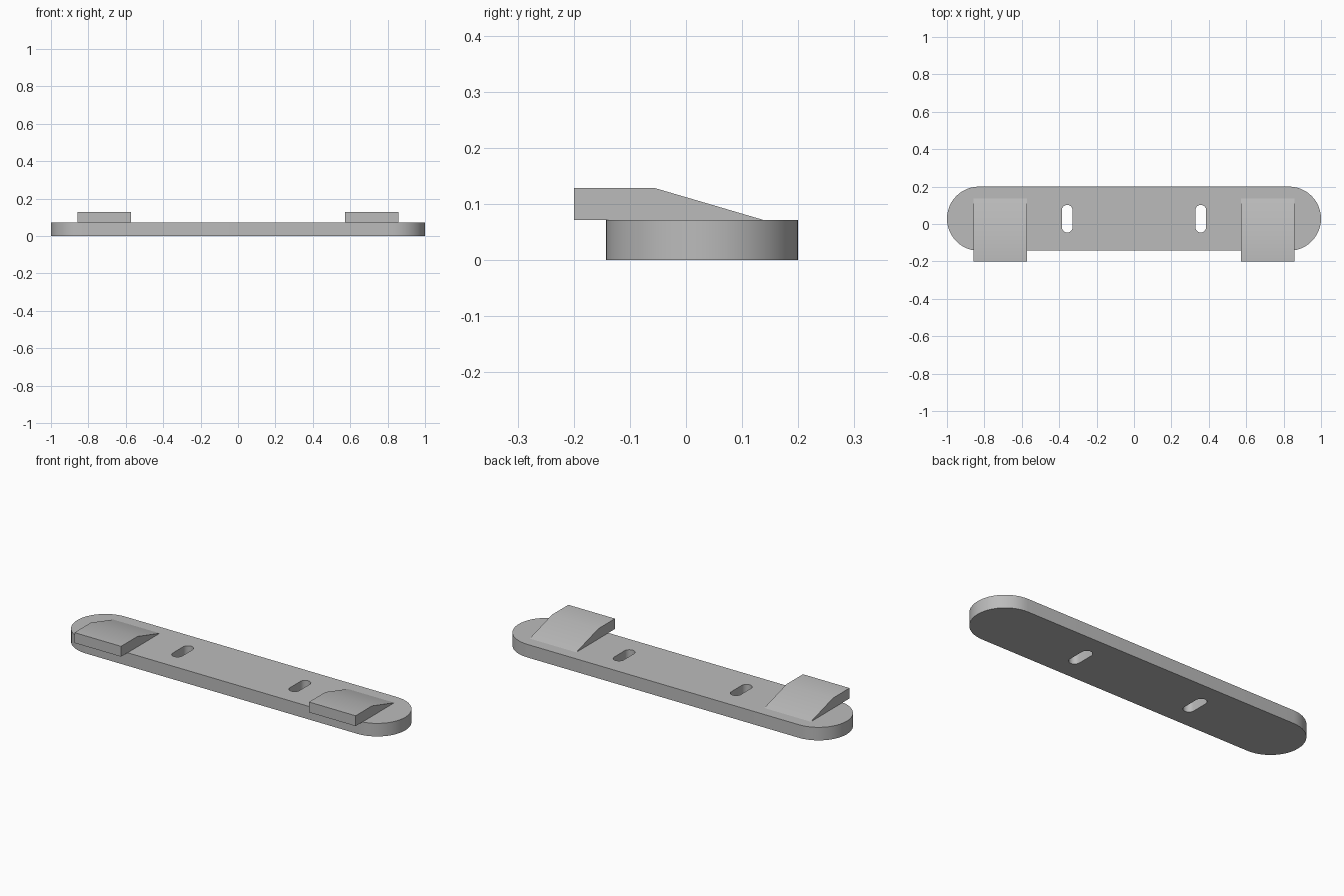
import bpy, bmesh
from math import cos, sin, pi

cube = bpy.data.objects.get("Cube")
if cube:
    bpy.data.objects.remove(cube, do_unlink=True)

grey = bpy.data.materials.new("plain grey")
grey.use_nodes = True
grey.diffuse_color = (0.5, 0.5, 0.5, 1)
grey.node_tree.nodes["Principled BSDF"].inputs["Base Color"].default_value = (0.5, 0.5, 0.5, 1)

PLATE_Y = 0.0285   # centre line of plate and slots
PLATE_H = 0.072


def stadium(cx, cy, half_x, half_y, steps=24):
    """Outline with two round ends, along whichever axis is longer."""
    r = min(half_x, half_y)
    dx, dy = half_x - r, half_y - r
    start = -pi / 2 if dx > dy else 0
    pts = []
    for side in (1, -1):
        for i in range(steps + 1):
            a = start + pi * i / steps + (0 if side == 1 else pi)
            pts.append((cx + side * dx + r * cos(a), cy + side * dy + r * sin(a), 0))
    return pts


def extrude_outlines(name, outlines, offset):
    """Fill the outlines (inner ones become holes) and extrude by offset."""
    bm = bmesh.new()
    edges = []
    for pts in outlines:
        vs = [bm.verts.new(p) for p in pts]
        edges += [bm.edges.new((v, vs[i - 1])) for i, v in enumerate(vs)]
    bmesh.ops.triangle_fill(bm, edges=edges, use_beauty=True)
    ext = bmesh.ops.extrude_face_region(bm, geom=bm.faces[:], use_keep_orig=True)
    verts = [g for g in ext["geom"] if isinstance(g, bmesh.types.BMVert)]
    bmesh.ops.translate(bm, verts=verts, vec=offset)
    bmesh.ops.recalc_face_normals(bm, faces=bm.faces[:])
    mesh = bpy.data.meshes.new(name)
    bm.to_mesh(mesh)
    bm.free()
    mesh.materials.append(grey)
    obj = bpy.data.objects.new(name, mesh)
    bpy.context.collection.objects.link(obj)
    bpy.ops.object.select_all(action="DESELECT")
    obj.select_set(True)
    bpy.context.view_layer.objects.active = obj
    bpy.ops.object.shade_smooth_by_angle()
    return obj


# Round-ended base plate with two screw slots
extrude_outlines(
    "base_plate",
    [stadium(0, PLATE_Y, 1, 0.1715)]
    + [stadium(s * 0.357, PLATE_Y, 0.029, 0.074, 12) for s in (-1, 1)],
    (0, 0, PLATE_H))

# Wedge hooks that overhang the front edge
WEDGE_W = 0.284
profile = [(-0.2, PLATE_H), (0.137, PLATE_H), (-0.057, 0.129), (-0.2, 0.129)]
for name, x in (("left_hook", 0.715), ("right_hook", -0.715)):
    extrude_outlines(name, [[(x - WEDGE_W / 2, y, z) for y, z in profile]], (WEDGE_W, 0, 0))
